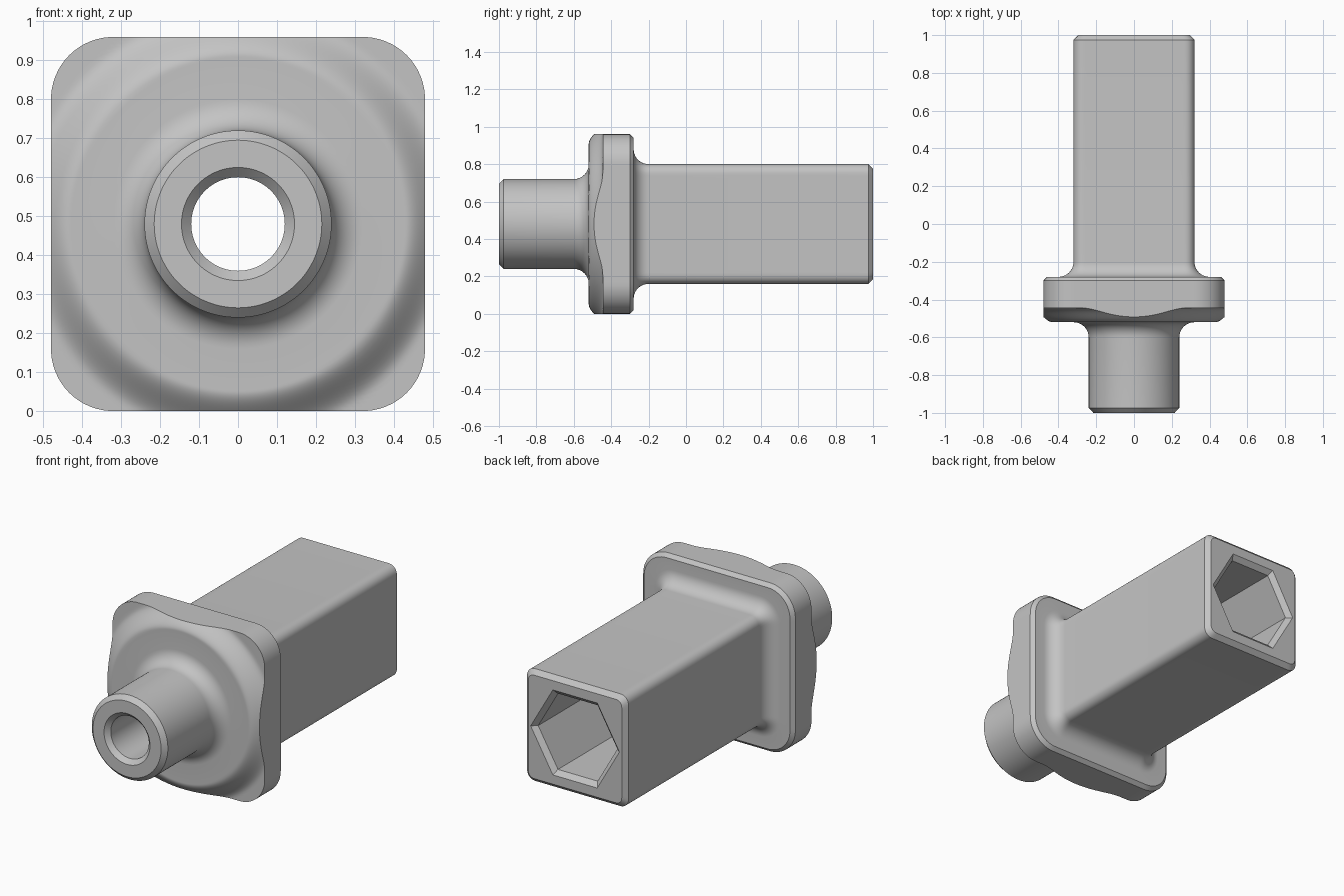
import bpy
import bmesh
from math import sin, cos, pi, sqrt, radians

cube = bpy.data.objects.get("Cube")
if cube:
    bpy.data.objects.remove(cube)

SEGMENTS = 240      # divisible by 6 and 8, so hexagon and square corners land on samples
AXIS_Z = 0.48


# Cross-sections: each returns the radius at an angle
def circle(radius):
    return lambda a: radius


def rounded_square(half, corner):
    def radius(a):
        c, s = sorted((abs(cos(a)), abs(sin(a))), reverse=True)
        d = half - corner
        if half * s / c <= d:
            return half / c
        k = d * (c + s)
        return k + sqrt(max(k * k - 2 * d * d + corner * corner, 0))
    return radius


def hexagon(radius):
    return lambda a: radius * cos(pi / 6) / cos(a % (pi / 3) - pi / 6)


# Front of the flange: a raised round pad that falls away to the corners
def pad_height(r):
    t = min(max((r - 0.43) / 0.12, 0), 1)
    return -0.52 + 0.075 * t * t * (3 - 2 * t)


rings = []          # one (radius function, y function) pair per ring


def ring(section, y):
    rings.append((section, lambda a: y))


# Front tube with chamfered mouth
ring(circle(0.12), -0.975)
ring(circle(0.145), -1)
ring(circle(0.215), -1)
ring(circle(0.24), -0.975)

# Cove from the tube into the flange
for i in range(11):
    t = i / 10 * pi / 2
    ring(circle(0.32 - 0.08 * cos(t)), -0.60 + 0.08 * sin(t))

# Flange front, spreading from a circle to the rounded square outline
outline = rounded_square(0.48, 0.16)
for i in range(17):
    def spread(a, k=i / 16):
        return 0.42 + (outline(a) - 0.42) * k
    rings.append((spread, lambda a, f=spread: pad_height(f(a))))

# Flange side and rear chamfer
ring(outline, -0.30)
ring(rounded_square(0.46, 0.14), -0.28)

# Cove from the flange into the square shaft
for i in range(11):
    t = i / 10 * pi / 2
    grow = 0.08 * (1 - sin(t))
    ring(rounded_square(0.32 + grow, 0.05 + grow), -0.20 - 0.08 * cos(t))

# Square shaft end with chamfer
ring(rounded_square(0.32, 0.05), 0.975)
ring(rounded_square(0.295, 0.035), 1)

# Hexagonal socket, then the round bore back to the front
ring(hexagon(0.28), 1)
ring(hexagon(0.25), 0.975)
ring(hexagon(0.25), -0.28)
ring(circle(0.12), -0.28)

# Skin the rings into one closed solid
bm = bmesh.new()
loops = []
for section, depth in rings:
    loop = []
    for i in range(SEGMENTS):
        a = 2 * pi * i / SEGMENTS
        r = section(a)
        loop.append(bm.verts.new((r * cos(a), depth(a), AXIS_Z + r * sin(a))))
    loops.append(loop)
for p, q in zip(loops, loops[1:] + loops[:1]):
    for i in range(SEGMENTS):
        j = (i + 1) % SEGMENTS
        bm.faces.new((p[i], p[j], q[j], q[i]))
bmesh.ops.recalc_face_normals(bm, faces=bm.faces)

mesh = bpy.data.meshes.new("flanged_socket_adapter")
bm.to_mesh(mesh)
bm.free()
body = bpy.data.objects.new("flanged_socket_adapter", mesh)
bpy.context.collection.objects.link(body)

# Plain grey metal
grey = bpy.data.materials.new("plain_grey")
grey.use_nodes = True
colour = (0.55, 0.55, 0.55, 1)
grey.diffuse_color = colour
grey.node_tree.nodes["Principled BSDF"].inputs["Base Color"].default_value = colour
mesh.materials.append(grey)

# Smooth curves, crisp edges
bpy.ops.object.select_all(action='DESELECT')
body.select_set(True)
bpy.context.view_layer.objects.active = body
bpy.ops.object.shade_smooth_by_angle(angle=radians(30))
